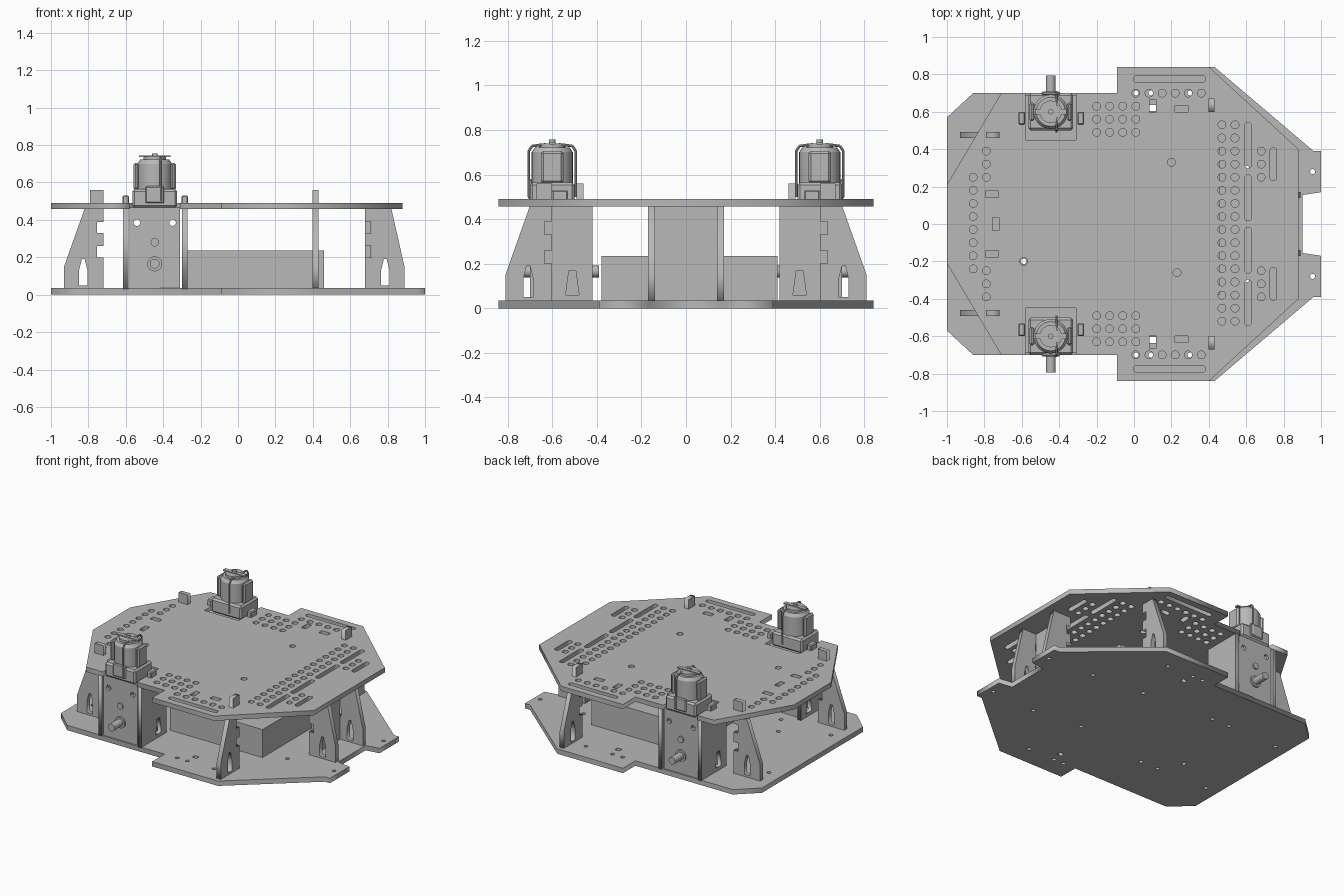
import bpy, bmesh, math
from mathutils import Matrix, Vector

if "Cube" in bpy.data.objects:
    bpy.data.objects.remove(bpy.data.objects["Cube"], do_unlink=True)

grey = bpy.data.materials.new("plain grey")
grey.use_nodes = True
grey.diffuse_color = (0.48, 0.48, 0.48, 1)
grey.node_tree.nodes["Principled BSDF"].inputs["Base Color"].default_value = grey.diffuse_color


def add(name, bm, smooth=False):
    """Turn a bmesh into a named object with clean normals."""
    bmesh.ops.remove_doubles(bm, verts=bm.verts, dist=1e-5)
    bmesh.ops.recalc_face_normals(bm, faces=bm.faces)
    me = bpy.data.meshes.new(name)
    bm.to_mesh(me)
    bm.free()
    ob = bpy.data.objects.new(name, me)
    bpy.context.collection.objects.link(ob)
    me.materials.append(grey)
    if smooth:
        bpy.ops.object.select_all(action='DESELECT')
        ob.select_set(True)
        bpy.context.view_layer.objects.active = ob
        bpy.ops.object.shade_smooth_by_angle(angle=math.radians(35))
    return ob


def box(name, x0, x1, y0, y1, z0, z1, bevel=0):
    bm = bmesh.new()
    size = Matrix.Diagonal((x1 - x0, abs(y1 - y0), z1 - z0, 1))
    mid = Matrix.Translation(((x0 + x1) / 2, (y0 + y1) / 2, (z0 + z1) / 2))
    bmesh.ops.create_cube(bm, size=1, matrix=mid @ size)
    if bevel:
        bmesh.ops.bevel(bm, geom=bm.edges[:], offset=bevel, segments=1, affect='EDGES')
    return add(name, bm)


def cyl(name, a, b, r, r2=None, n=24):
    """Cylinder or cone between two points."""
    a, b = Vector(a), Vector(b)
    turn = (b - a).to_track_quat('Z', 'Y').to_matrix().to_4x4()
    bm = bmesh.new()
    bmesh.ops.create_cone(bm, cap_ends=True, segments=n, radius1=r, radius2=r if r2 is None else r2,
                          depth=(b - a).length, matrix=Matrix.Translation((a + b) / 2) @ turn)
    return add(name, bm, True)


def slab(name, loops, thick, matrix):
    """Flat plate: first loop is the outline, the others are holes."""
    cu = bpy.data.curves.new(name + "_outline", 'CURVE')
    cu.dimensions, cu.fill_mode, cu.extrude = '2D', 'BOTH', thick / 2
    for loop in loops:
        sp = cu.splines.new('POLY')
        sp.points.add(len(loop) - 1)
        for p, (u, v) in zip(sp.points, loop):
            p.co = (u, v, 0, 1)
        sp.use_cyclic_u = True
    tmp = bpy.data.objects.new(name + "_outline", cu)
    bpy.context.collection.objects.link(tmp)
    bpy.context.view_layer.update()
    me = tmp.evaluated_get(bpy.context.evaluated_depsgraph_get()).to_mesh()
    bm = bmesh.new()
    bm.from_mesh(me)
    bm.transform(matrix)
    bpy.data.objects.remove(tmp, do_unlink=True)
    return add(name, bm)


def frame(origin, u, v, w):
    m = Matrix((u, v, w)).transposed().to_4x4()
    m.translation = origin
    return m


def pill(x, y, lx, ly, r=0.021, n=12):
    """Round hole, stretched into a slot by lx or ly."""
    pts = []
    for i in range(n):
        a = 2 * math.pi * (i + 0.5) / n
        c, s = math.cos(a), math.sin(a)
        pts.append((x + r * c + math.copysign(lx / 2, c), y + r * s + math.copysign(ly / 2, s)))
    return pts


def hole(x, y, r=0.021):
    return pill(x, y, 0, 0, r)


def rect(x, y, w, h):
    return [(x - w / 2, y - h / 2), (x + w / 2, y - h / 2), (x + w / 2, y + h / 2), (x - w / 2, y + h / 2)]


def mirrored(half):
    return half + [(x, -y) for x, y in reversed(half)]


# Bottom plate
base = mirrored([(-1, 0.57), (-0.86, 0.7), (-0.09, 0.7), (-0.09, 0.84), (0.43, 0.84),
                 (0.96, 0.39), (1, 0.39), (1, 0.17), (0.9, 0.155)])
base_holes = [hole(0.2, 0.33, 0.015), hole(-0.59, -0.2, 0.015), hole(0.23, -0.26, 0.015)]
for s in (1, -1):
    base_holes += [hole(x, s * y, 0.014) for x, y in
                   ((0.955, 0.28), (0.01, 0.7), (0.09, 0.7), (-0.5, 0.36), (-0.36, 0.36),
                    (-0.9, 0.35), (0.3, 0.7), (0.6, 0.3))]
    base_holes.append(rect(0.1, s * 0.62, 0.035, 0.03))
flat = ((1, 0, 0), (0, 1, 0), (0, 0, 1))
slab("bottom_plate", [base] + base_holes, 0.035, frame((0, 0, 0.0175), *flat))

# Top plate with motor notches, hole rows and slots
deck = mirrored([(-1, 0.21), (-0.71, 0.7), (-0.58, 0.7), (-0.58, 0.45), (-0.31, 0.45), (-0.31, 0.7),
                 (-0.09, 0.7), (-0.09, 0.84), (0.4, 0.84), (0.88, 0.4)])
step = 0.07
cuts = [hole(x, 0.53 - step * i) for x in (0.47, 0.54) for i in range(16)]
cuts += [hole(-0.86, 0.25 - step * i) for i in range(8)]
cuts += [hole(0.2, 0.33), hole(-0.59, -0.2), hole(0.23, -0.26), rect(-0.74, 0, 0.035, 0.07)]
for s in (1, -1):
    cuts += [hole(x, s * (0.25 + step * i)) for x in (0.68, -0.79) for i in range(3)]
    cuts += [hole(0.01 + step * i, s * 0.7) for i in range(6)]
    cuts += [hole(-0.2 + step * i, s * (0.49 + step * j)) for i in range(4) for j in range(3)]
    cuts += [pill(0.61, s * 0.42, 0, 0.21, 0.018), pill(0.61, s * 0.14, 0, 0.21, 0.018),
             pill(0.745, s * 0.32, 0, 0.14, 0.018), pill(0.19, s * 0.775, 0.35, 0, 0.018)]
    cuts += [rect(-0.76, s * 0.16, 0.07, 0.035), rect(0.1, s * 0.63, 0.035, 0.07),
             rect(0.255, s * 0.615, 0.07, 0.035)]
slab("top_plate", [deck] + cuts, 0.034, frame((0, 0, 0.474), *flat))

# Battery box
box("battery_box", -0.27, 0.46, -0.38, 0.41, 0.035, 0.235)


# Upright supports: u runs outward, v runs up
def support(name, origin, outward, across, top, tab):
    outline = [(0, 0.03), (0.21, 0.03), (0.21, 0.15), (top, 0.46)]
    outline += [(0.07, 0.46), (0.07, 0.56), (0, 0.56)] if tab else [(0, 0.46)]
    for z in (0.33, 0.2):
        outline += [(0, z + 0.06), (0.035, z + 0.06), (0.035, z), (0, z)]
    window = [(0.085, 0.05), (0.13, 0.05), (0.13, 0.13), (0.115, 0.19), (0.1, 0.19), (0.085, 0.13)]
    slab(name, [outline, window], 0.032, frame(origin, outward, (0, 0, 1), across))


for s, side in ((1, "back"), (-1, "front")):
    support("rear_support_" + side, (-0.72, s * 0.475, 0), (-1, 0, 0), (0, 1, 0), 0.1, True)
    support("side_support_" + side, (0.415, s * 0.6, 0), (0, s, 0), (1, 0, 0), 0.1, True)
    support("nose_support_" + side, (0.68, s * 0.155, 0), (1, 0, 0), (0, 1, 0), 0.14, False)
box("nose_panel", 0.68, 0.71, -0.14, 0.14, 0.035, 0.457)


# Drive units: gearbox, side plates, axle and upright motor
def drive(side, s):
    cx, cy = -0.445, s * 0.6

    def at(x, y, z):
        return (cx + x, cy + s * y, z)

    def block(name, x0, x1, y0, y1, z0, z1, bevel=0):
        return box(name + side, cx + x0, cx + x1, *sorted((cy + s * y0, cy + s * y1)), z0, z1, bevel)

    # Faceplates with through holes
    face = [(-0.135, 0.035), (0.135, 0.035), (0.135, 0.45), (-0.135, 0.45)]
    bores = [hole(-0.095, 0.385, 0.018), hole(0.095, 0.385, 0.018)]
    for name, y in (("outer_face_", 0.08), ("inner_face_", -0.14)):
        slab(name + side, [face] + bores, 0.02, frame((cx, cy + s * y, 0), (1, 0, 0), (0, 0, 1), (0, 1, 0)))
    block("gearbox_", -0.11, 0.11, -0.13, 0.07, 0.05, 0.36)
    block("gearbox_neck_", -0.07, 0.07, -0.13, 0.07, 0.36, 0.45)
    block("gearbox_lid_", -0.135, 0.135, -0.15, 0.09, 0.45, 0.465)
    # Notched side plates
    for x in (-0.155, 0.16):
        panel = [(-0.18, 0.03), (0.1, 0.03), (0.1, 0.46), (-0.06, 0.46), (-0.18, 0.46)]
        slot = [(-0.12, 0.06), (-0.06, 0.06), (-0.075, 0.17), (-0.105, 0.17)]
        slab("gearbox_side_" + side, [panel, slot], 0.028,
             frame((cx + x, cy, 0), (0, s, 0), (0, 0, 1), (1, 0, 0)))
        block("side_tab_", x - 0.018, x + 0.018, -0.07, 0, 0.46, 0.53, 0.006)
    cyl("axle_" + side, at(0, -0.21, 0.165), at(0, 0.195, 0.165), 0.026)
    cyl("axle_collar_" + side, at(0, 0.08, 0.165), at(0, 0.1, 0.165), 0.04)
    cyl("idler_boss_" + side, at(0, 0.08, 0.28), at(0, 0.1, 0.28), 0.022)
    # Motor mount and can
    block("motor_mount_", -0.12, 0.12, -0.1, 0.1, 0.465, 0.565, 0.012)
    cyl("motor_can_" + side, at(0, 0, 0.56), at(0, 0, 0.7), 0.092, n=32)
    cyl("motor_shoulder_" + side, at(0, 0, 0.7), at(0, 0, 0.722), 0.092, 0.078, 32)
    cyl("motor_cap_" + side, at(0, 0, 0.722), at(0, 0, 0.738), 0.06)
    cyl("motor_tip_" + side, at(0, 0, 0.738), at(0, 0, 0.756), 0.014)
    block("motor_bar_", -0.085, 0.085, -0.014, 0.014, 0.735, 0.744)
    for x in (-0.1, 0.1):
        block("motor_clip_", x - 0.014, x + 0.014, -0.05, 0.05, 0.56, 0.705, 0.01)
    block("mount_latch_", -0.05, 0.05, 0.09, 0.108, 0.49, 0.58, 0.006)
    # Wire loops
    for y in (-1, 1):
        path = [(0, 0.106, 0.5), (0, 0.106, 0.705), (0, 0.09, 0.728), (0, 0.03, 0.735)]
        for k, (a, b) in enumerate(zip(path, path[1:])):
            cyl("motor_wire_" + side, at(0.03, y * a[1], a[2]), at(0.03, y * b[1], b[2]), 0.006, n=8)


drive("back", 1)
drive("front", -1)
